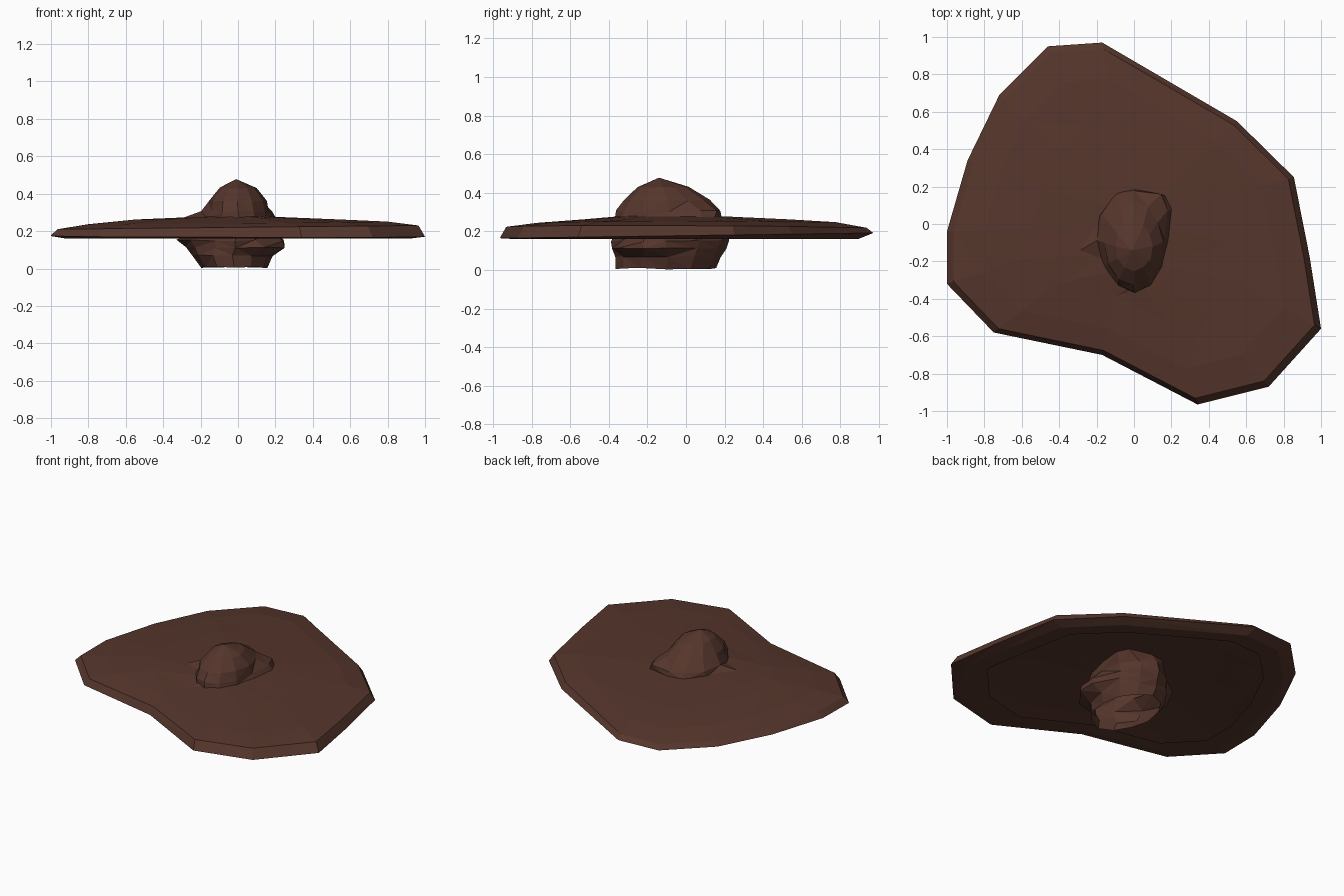
import bpy, bmesh, math, random

if "Cube" in bpy.data.objects:
    bpy.data.objects.remove(bpy.data.objects["Cube"])
random.seed(4)

mat = bpy.data.materials.new("brown_stone")
mat.diffuse_color = (0.092, 0.037, 0.025, 1)
mat.use_nodes = True
mat.node_tree.nodes["Principled BSDF"].inputs["Base Color"].default_value = mat.diffuse_color


def loft(name, rings, apex=None):
    """Skin equal-length rings into an open shell, with an optional tip."""
    bm = bmesh.new()
    loops = [[bm.verts.new(p) for p in ring] for ring in rings]
    n = len(loops[0])
    for a, b in zip(loops, loops[1:]):
        for i in range(n):
            j = (i + 1) % n
            bm.faces.new((a[i], a[j], b[j], b[i]))
    if apex:
        tip = bm.verts.new(apex)
        for i in range(n):
            bm.faces.new((loops[-1][i], loops[-1][(i + 1) % n], tip))
    bmesh.ops.triangulate(bm, faces=bm.faces[:])
    me = bpy.data.meshes.new(name)
    bm.to_mesh(me)
    bm.free()
    me.materials.append(mat)
    ob = bpy.data.objects.new(name, me)
    bpy.context.collection.objects.link(ob)
    return ob


def oval(x0, x1, y0, y1, z, shifts={}, n=12, rough=0.03):
    """Faceted oval filling the limits; shifts move single corners (dx, dy)."""
    pts = []
    for i in range(n):
        a = 2 * math.pi * i / n
        k = 1 + random.uniform(-rough, rough)
        dx, dy = shifts.get(i, (0, 0))
        pts.append(((x0 + x1) / 2 + (x1 - x0) / 2 * k * math.cos(a) + dx,
                    (y0 + y1) / 2 + (y1 - y0) / 2 * k * math.sin(a) + dy,
                    z + random.uniform(-rough, rough) * 0.15))
    return pts


# Broad thin slab: hollow underneath, with a flat lip turned in at the rim
outline = [(-0.17, 0.97), (-0.46, 0.95), (-0.72, 0.69), (-0.89, 0.34),
           (-1, -0.04), (-1, -0.32), (-0.75, -0.58), (-0.17, -0.70),
           (0.34, -0.965), (0.72, -0.87), (1, -0.56), (0.94, -0.18),
           (0.855, 0.25), (0.55, 0.55)]


def slab_ring(scale, z, tilt_x=0.0, tilt_y=0.0):
    return [(x * scale, y * scale, z + tilt_x * x + tilt_y * y)
            for x, y in outline]


def hole_ring(z):
    angles = [math.atan2(y, x) for x, y in outline]
    return [(0.15 * math.cos(a), -0.09 + 0.26 * math.sin(a), z) for a in angles]


loft("slab", [
    slab_ring(0.80, 0.162), slab_ring(0.92, 0.16),
    slab_ring(1.0, 0.178, 0, 0.014), slab_ring(0.965, 0.22, 0.01),
    slab_ring(0.80, 0.245, 0.008, 0.004), slab_ring(0.55, 0.262),
    hole_ring(0.279)])

# Hollow core: open at the ground, ledges above and below the slab, domed top
loft("core", [
    oval(-0.20, 0.16, -0.36, 0.15, 0.007),
    oval(-0.24, 0.18, -0.365, 0.18, 0.07),
    oval(-0.22, 0.19, -0.36, 0.20, 0.112,
         {6: (-0.06, 0), 7: (-0.04, 0), 0: (0.06, -0.02), 11: (0.09, 0),
          10: (0.05, -0.03), 9: (0, -0.03)}),
    oval(-0.23, 0.20, -0.37, 0.22, 0.15,
         {6: (-0.10, 0), 5: (-0.04, 0), 7: (-0.05, 0), 0: (0.05, -0.03),
          11: (0.07, 0), 9: (0, -0.02)}),
    oval(-0.21, 0.20, -0.36, 0.21, 0.21),
    oval(-0.16, 0.17, -0.36, 0.18, 0.27,
         {6: (-0.13, -0.05), 7: (-0.03, 0), 5: (-0.05, 0), 4: (-0.02, 0.03),
          0: (0.02, 0), 1: (0.06, 0.04), 2: (0.08, 0.01)}),
    oval(-0.165, 0.165, -0.355, 0.18, 0.305,
         {6: (-0.03, 0), 5: (-0.03, 0), 1: (0.04, 0.03), 2: (0.06, 0.01)}),
    oval(-0.155, 0.15, -0.32, 0.12, 0.36),
    oval(-0.10, 0.10, -0.25, 0.01, 0.43)], (-0.01, -0.14, 0.478))
